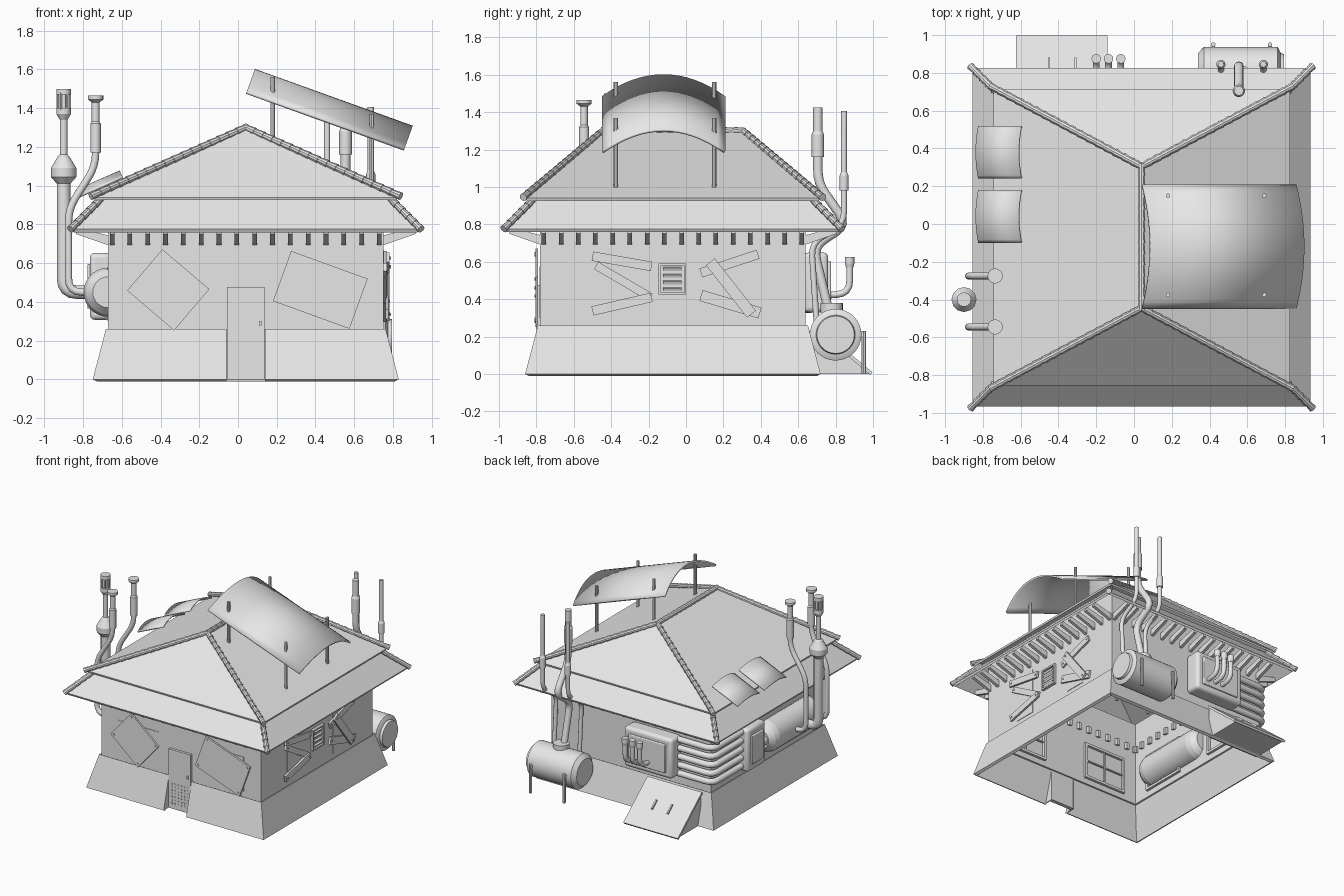
import bpy, bmesh, math
from mathutils import Vector, Matrix

if "Cube" in bpy.data.objects:
    bpy.data.objects.remove(bpy.data.objects["Cube"])

grey = bpy.data.materials.new("plain grey")
grey.use_nodes = True
grey.diffuse_color = (0.8, 0.8, 0.8, 1)
grey.node_tree.nodes["Principled BSDF"].inputs["Base Color"].default_value = (0.8, 0.8, 0.8, 1)
CX, CY = 0.04, -0.07          # centre of the square house
WALL = 0.71                   # half width of the walls


class Part:
    """Collects primitives into one object."""
    def __init__(self, name):
        self.name, self.bm = name, bmesh.new()

    def box(self, loc, size, rot=None):
        m = Matrix.Translation(loc) @ (rot or Matrix()) @ Matrix.Diagonal((*size, 1))
        bmesh.ops.create_cube(self.bm, size=1, matrix=m)
        return self

    def rod(self, a, b, r1, r2=None, sides=16):
        a, b = Vector(a), Vector(b)
        m = Matrix.Translation((a + b) / 2) @ (b - a).to_track_quat('Z', 'Y').to_matrix().to_4x4()
        bmesh.ops.create_cone(self.bm, cap_ends=True, segments=sides, radius1=r1,
                              radius2=r1 if r2 is None else r2, depth=(b - a).length, matrix=m)
        return self

    def stack(self, x, y, steps, sides=16):
        """Upright turned shape from (radius, height) steps."""
        for (r1, z1), (r2, z2) in zip(steps, steps[1:]):
            if z2 > z1:
                self.rod((x, y, z1), (x, y, z2), r1, r2, sides)
        return self

    def prism(self, points, shift):
        f = self.bm.faces.new([self.bm.verts.new(p) for p in points])
        new = bmesh.ops.extrude_face_region(self.bm, geom=[f])["geom"]
        bmesh.ops.translate(self.bm, vec=shift, verts=[v for v in new if isinstance(v, bmesh.types.BMVert)])
        return self

    def done(self, bevel=0, solid=0, smooth=True, fix=True):
        if fix:
            bmesh.ops.recalc_face_normals(self.bm, faces=self.bm.faces)
        me = bpy.data.meshes.new(self.name)
        self.bm.to_mesh(me)
        self.bm.free()
        ob = bpy.data.objects.new(self.name, me)
        bpy.context.collection.objects.link(ob)
        me.materials.append(grey)
        if solid:
            mod = ob.modifiers.new("thickness", 'SOLIDIFY')
            mod.thickness, mod.offset = solid, -1
        if bevel:
            mod = ob.modifiers.new("bevel", 'BEVEL')
            mod.width, mod.segments = bevel, 3
        if smooth:
            bpy.ops.object.select_all(action='DESELECT')
            bpy.context.view_layer.objects.active = ob
            ob.select_set(True)
            bpy.ops.object.shade_smooth_by_angle(angle=math.radians(35))
        return ob


def shell(name, rings, solid):
    """Four-sided shell through rings of (half x, half y, z)."""
    p = Part(name)
    loops = [[p.bm.verts.new((CX + sx * hx, CY + sy * hy, z))
              for sx, sy in ((-1, -1), (1, -1), (1, 1), (-1, 1))] for hx, hy, z in rings]
    for lo, hi in zip(loops, loops[1:]):
        for i in range(4):
            j = (i + 1) % 4
            p.bm.faces.new((lo[i], lo[j], hi[j], hi[i]))
    bmesh.ops.remove_doubles(p.bm, verts=p.bm.verts, dist=0.0005)
    return p.done(solid=solid, smooth=False, fix=False)


def pipe(name, points, r):
    """Bent tube with softened corners."""
    pts = [Vector(q) for q in points]
    path = [pts[0]]
    for a, b, c in zip(pts, pts[1:], pts[2:]):
        d = min(0.07, (a - b).length / 2, (c - b).length / 2)
        s, e = b + (a - b).normalized() * d, b + (c - b).normalized() * d
        path += [s.lerp(b, t).lerp(b.lerp(e, t), t) for t in (0, 0.25, 0.5, 0.75, 1)]
    path.append(pts[-1])
    cu = bpy.data.curves.new(name, 'CURVE')
    cu.dimensions, cu.bevel_depth, cu.bevel_resolution, cu.use_fill_caps = '3D', r, 4, True
    sp = cu.splines.new('POLY')
    sp.points.add(len(path) - 1)
    for q, v in zip(sp.points, path):
        q.co = (*v, 1)
    cu.materials.append(grey)
    bpy.context.collection.objects.link(bpy.data.objects.new(name, cu))


def arched_sheet(name, loc, length, width, rise, tilt, thick):
    """Sheet bowed across y, running along x and tilted about y."""
    p, n = Part(name), 16
    m = Matrix.Translation(loc) @ Matrix.Rotation(tilt, 4, 'Y')
    rows = [[p.bm.verts.new(m @ Vector((x, width * (i / n - 0.5), rise * (1 - (2 * i / n - 1) ** 2))))
             for x in (0, length)] for i in range(n + 1)]
    for a, b in zip(rows, rows[1:]):
        p.bm.faces.new((a[0], a[1], b[1], b[0]))
    p.done(solid=thick, fix=False)


# House body: sloped base with a door notch, walls, two roof tiers
base = shell("sloped_base", [(0.79, 0.79, 0), (0.722, 0.722, 0.26)], 0.03)
shell("walls", [(WALL, WALL, 0.25), (WALL, WALL, 0.93)], 0.03)
shell("lower_roof", [(0.895, 0.895, 0.775), (0.73, 0.73, 0.94)], 0.02)
shell("upper_roof", [(0.785, 0.785, 0.94), (0, 0.375, 1.3)], 0.015)
cutter = Part("door_cutter").box((CX, -0.85, 0.1), (0.2, 0.3, 0.5)).done(smooth=False)
cutter.hide_render = True
cutter.hide_set(True)
cut = base.modifiers.new("door notch", 'BOOLEAN')
cut.object, cut.operation = cutter, 'DIFFERENCE'

# Door with jambs, handle and perforated lower panel
door = Part("door").box((CX, -0.785, 0.238), (0.196, 0.03, 0.475))
for x in (-0.068, 0.14):
    door.prism([(x, -0.858, 0), (x, -0.77, 0), (x, -0.77, 0.26), (x, -0.79, 0.26)], (0.008, 0, 0))
door.box((0.115, -0.803, 0.29), (0.012, 0.012, 0.025)).done(smooth=False)
holes = Part("door_perforations")
for i in range(6):
    for j in range(7):
        x, z = CX - 0.07 + i * 0.028, 0.045 + j * 0.026
        holes.rod((x, -0.798, z), (x, -0.803, z), 0.007, sides=8)
holes.done(smooth=False)


def window(name, turn, u, z, w, h):
    """Thin outer pane plus inner frame; turn 0 is the front wall."""
    p = Part(name)
    p.box((u, -WALL, z), (w, 0.008, h))
    yi = -WALL + 0.036
    for s in (-1, 1):
        p.box((u + s * w / 2, yi, z), (0.02, 0.02, h + 0.02)).box((u, yi, z + s * h / 2), (w, 0.02, 0.02))
    p.box((u, yi, z), (0.01, 0.012, h)).box((u, yi, z), (w, 0.012, 0.01))
    p.bm.transform(Matrix.Translation((CX, CY, 0)) @ Matrix.Rotation(turn, 4, 'Z'))
    p.done(smooth=False)


for s, side in ((-1, "right"), (1, "left")):
    window("front_window_" + side, 0, s * 0.38, 0.438, 0.36, 0.275)
    window("plank_window_" + side, math.pi / 2, s * 0.29, 0.482, 0.18, 0.365)
    window("rear_side_window_" + side, -math.pi / 2, s * 0.35, 0.44, 0.36, 0.275)

# Nailed sheets over the front windows
for name, x, w, h, ang in (("board_right", -0.36, 0.318, 0.28, 40.4), ("board_left", 0.425, 0.42, 0.275, 20)):
    rot = Matrix.Rotation(math.radians(ang), 4, 'Y')
    p = Part(name).box((x, -0.797, 0.462), (w, 0.014, h), rot)
    for sx in (-1, 1):
        for sz in (-1, 1):
            q = Vector((x, -0.8, 0.462)) + rot @ Vector((sx * (w / 2 - 0.02), 0, sz * (h / 2 - 0.02)))
            p.rod(q, q + Vector((0, -0.01, 0)), 0.008, sides=8)
    p.done(smooth=False)

# Planks and louvred vent on the +x wall
planks = Part("window_planks")
for y0, z0, y1, z1, w, x in ((-0.5, 0.63, -0.184, 0.575, 0.05, 0.775), (-0.48, 0.58, -0.19, 0.41, 0.045, 0.76),
                             (-0.5, 0.337, -0.184, 0.41, 0.05, 0.77), (0.08, 0.54, 0.385, 0.64, 0.05, 0.76),
                             (0.13, 0.6, 0.35, 0.32, 0.06, 0.775), (0.08, 0.42, 0.395, 0.326, 0.06, 0.76)):
    d = Vector((0, y1 - y0, z1 - z0))
    rot = Matrix.Rotation(math.atan2(d.z, d.y), 4, 'X')
    mid = Vector((x, (y0 + y1) / 2, (z0 + z1) / 2))
    planks.box(mid, (0.016, d.length, w), rot)
    for s in (-0.44, 0.44):
        planks.rod(mid + d * s, mid + d * s + Vector((0.014, 0, 0)), 0.007, sides=8)
planks.done(smooth=False)
vent = Part("wall_vent").box((0.752, -0.073, 0.508), (0.012, 0.145, 0.165))
for s in (-1, 1):
    vent.box((0.762, -0.073 + s * 0.067, 0.508), (0.02, 0.012, 0.165))
    vent.box((0.762, -0.073, 0.508 + s * 0.077), (0.02, 0.145, 0.012))
for i in range(4):
    vent.box((0.762, -0.073, 0.453 + i * 0.036), (0.014, 0.1, 0.016), Matrix.Rotation(0.4, 4, 'Y'))
vent.done(smooth=False)

# Rafters under the eaves on all four sides
rafters = Part("rafters")
for k in range(4):
    turn = Matrix.Translation((CX, CY, 0)) @ Matrix.Rotation(k * math.pi / 2, 4, 'Z')
    for i in range(16):
        u = -0.69 + i * 0.092 - 0.012
        pts = [(u, -0.875, 0.75), (u, -0.66, 0.675), (u, -0.66, 0.73), (u, -0.875, 0.785)]
        rafters.prism([turn @ Vector(q) for q in pts], turn.to_3x3() @ Vector((0.024, 0, 0)))
rafters.done(smooth=False)

# Ridge and hip caps made of short overlapping tiles
caps = Part("ridge_caps")


def cap_run(a, b, n):
    a, b = Vector(a), Vector(b)
    for i in range(n):
        caps.rod(a.lerp(b, i / n), a.lerp(b, (i + 1.1) / n), 0.021, 0.016, 10)


for sx in (-1, 1):
    for sy in (-1, 1):
        cap_run((CX + sx * 0.8, CY + sy * 0.8, 0.945), (CX, CY + sy * 0.375, 1.3), 17)
        cap_run((CX + sx * 0.905, CY + sy * 0.905, 0.775), (CX + sx * 0.75, CY + sy * 0.75, 0.93), 5)
cap_run((CX, CY - 0.385, 1.3), (CX, CY + 0.385, 1.3), 13)
caps.done()

# Big arched canopy on posts, and two small arched sheets
arched_sheet("roof_canopy", (0.045, -0.12, 1.485), 0.866, 0.66, 0.125, math.radians(19.8), 0.014)
posts = Part("canopy_posts")
for x, low, high in ((0.18, 1.2, 1.56), (0.69, 0.98, 1.37)):
    for y in (-0.375, 0.15):
        posts.rod((x, y, low), (x, y, high), 0.012, sides=8)
posts.done()
for i, y in enumerate((0.38, 0.04)):
    arched_sheet(f"roof_sheet_{i + 1}", (-0.825, y, 0.945), 0.25, 0.28, 0.035, -math.radians(24), 0.01)

# Boiler, control box and flues on the -x wall
boiler = Part("side_boiler")
ends = [(0.02, 0.08), (-0.02, 0.115), (-0.06, 0.127), (-0.56, 0.127), (-0.6, 0.115), (-0.64, 0.08)]
for (y1, r1), (y2, r2) in zip(ends, ends[1:]):
    boiler.rod((-0.67, y1, 0.45), (-0.67, y2, 0.45), r1, r2, 28)
boiler.rod((-0.71, 0.1, 0.45), (-0.71, 0, 0.45), 0.035).done()
Part("side_box").box((-0.71, 0.19, 0.48), (0.11, 0.23, 0.345)).done(bevel=0.025)
Part("side_box_cover").box((-0.768, 0.19, 0.48), (0.02, 0.15, 0.23)).done(bevel=0.006)
for i, y in enumerate((-0.275, -0.545)):
    pipe(f"bent_flue_{i + 1}", [(-0.72, y, 0.45), (-0.875, y, 0.45), (-0.875, y, 0.88), (-0.735, y, 1.1),
                                (-0.735, y, 1.44)], 0.019)
    Part(f"bent_flue_cap_{i + 1}").stack(-0.735, y, [(0.027, 1.17), (0.027, 1.32), (0.02, 1.33), (0.02, 1.43),
                                                     (0.04, 1.445), (0.04, 1.465)]).done()
pipe("main_flue", [(-0.72, -0.4, 0.45), (-0.9, -0.4, 0.45), (-0.9, -0.4, 1.04)], 0.035)
head = Part("main_flue_head").stack(-0.9, -0.4, [(0.035, 1.01), (0.066, 1.045), (0.066, 1.09), (0.03, 1.15),
                                                 (0.02, 1.16), (0.02, 1.34), (0.038, 1.37), (0.038, 1.4),
                                                 (0.022, 1.4), (0.022, 1.48)], 12)
head.rod((-0.9, -0.4, 1.47), (-0.9, -0.4, 1.5), 0.038, sides=12)
for i in range(6):
    a = i * math.pi / 3
    x, y = -0.9 + 0.031 * math.cos(a), -0.4 + 0.031 * math.sin(a)
    head.rod((x, y, 1.39), (x, y, 1.48), 0.008, sides=6)
head.done()

# Horizontal heating tubes wrapped around the rear corner
for i in range(5):
    z = 0.35 + i * 0.068
    pipe(f"corner_tube_{i + 1}", [(-0.38, 0.665, z), (-0.705, 0.665, z), (-0.705, 0.28, z)], 0.024)

# Rear fuse box with three upturned tubes
Part("rear_box").box((-0.19, 0.695, 0.49), (0.43, 0.13, 0.32)).done(bevel=0.025)
Part("rear_box_cover").box((-0.19, 0.765, 0.49), (0.33, 0.02, 0.23)).done(bevel=0.006)
for i, x in enumerate((-0.2, -0.135, -0.07)):
    pipe(f"upturned_tube_{i + 1}", [(x, 0.74, 0.42), (x, 0.875, 0.43), (x, 0.875, 0.6)], 0.018)
    Part(f"tube_mouth_{i + 1}").stack(x, 0.875, [(0.02, 0.57), (0.025, 0.59), (0.025, 0.625)]).done()

# Rear fuel tank with legs and its three flues
tank = Part("rear_tank")
for x1, r1, x2, r2 in ((0.34, 0.105, 0.37, 0.138), (0.37, 0.138, 0.76, 0.138), (0.76, 0.138, 0.775, 0.11),
                       (0.775, 0.105, 0.795, 0.1)):
    tank.rod((x1, 0.8, 0.21), (x2, 0.8, 0.21), r1, r2, 32)
tank.rod((0.565, 0.78, 0.33), (0.565, 0.78, 0.38), 0.06)
for x in (0.42, 0.72):
    for y in (0.66, 0.95):
        tank.rod((x, y, 0), (x, y, 0.23), 0.012, sides=8)
    tank.box((x, 0.805, 0.21), (0.02, 0.3, 0.02))
tank.done()
for name, x, y, top, r in (("left", 0.685, 0.845, 1.405, 0.016), ("right", 0.46, 0.845, 1.405, 0.016)):
    pipe("tank_flue_" + name, [(x, 0.7, 0.25), (x, 0.67, 0.7), (x, y, 0.8), (x, y, top)], r)
    Part("tank_flue_collar_" + name).stack(x, y, [(0.024, 0.98), (0.024, 1.06), (0.016, 1.08)]).done()
pipe("tank_flue_middle", [(0.555, 0.76, 0.35), (0.555, 0.68, 0.68), (0.555, 0.86, 0.8), (0.555, 0.705, 1.02),
                          (0.555, 0.705, 1.425)], 0.025)
Part("middle_flue_collar").stack(0.555, 0.705, [(0.033, 1.16), (0.033, 1.28), (0.025, 1.3)]).done()

# Sloping cellar hatch at the back
hatch = Part("cellar_hatch").prism([(-0.61, 0.68, 0), (-0.61, 0.98, 0), (-0.61, 0.68, 0.25)], (0.455, 0, 0))
tilt = Matrix.Rotation(-math.atan2(0.25, 0.3), 4, 'X')
hatch.box((-0.382, 0.838, 0.13), (0.485, 0.4, 0.018), tilt)
for x in (-0.45, -0.31):
    hatch.box((x, 0.845, 0.14), (0.012, 0.08, 0.02), tilt)
hatch.done(smooth=False)
